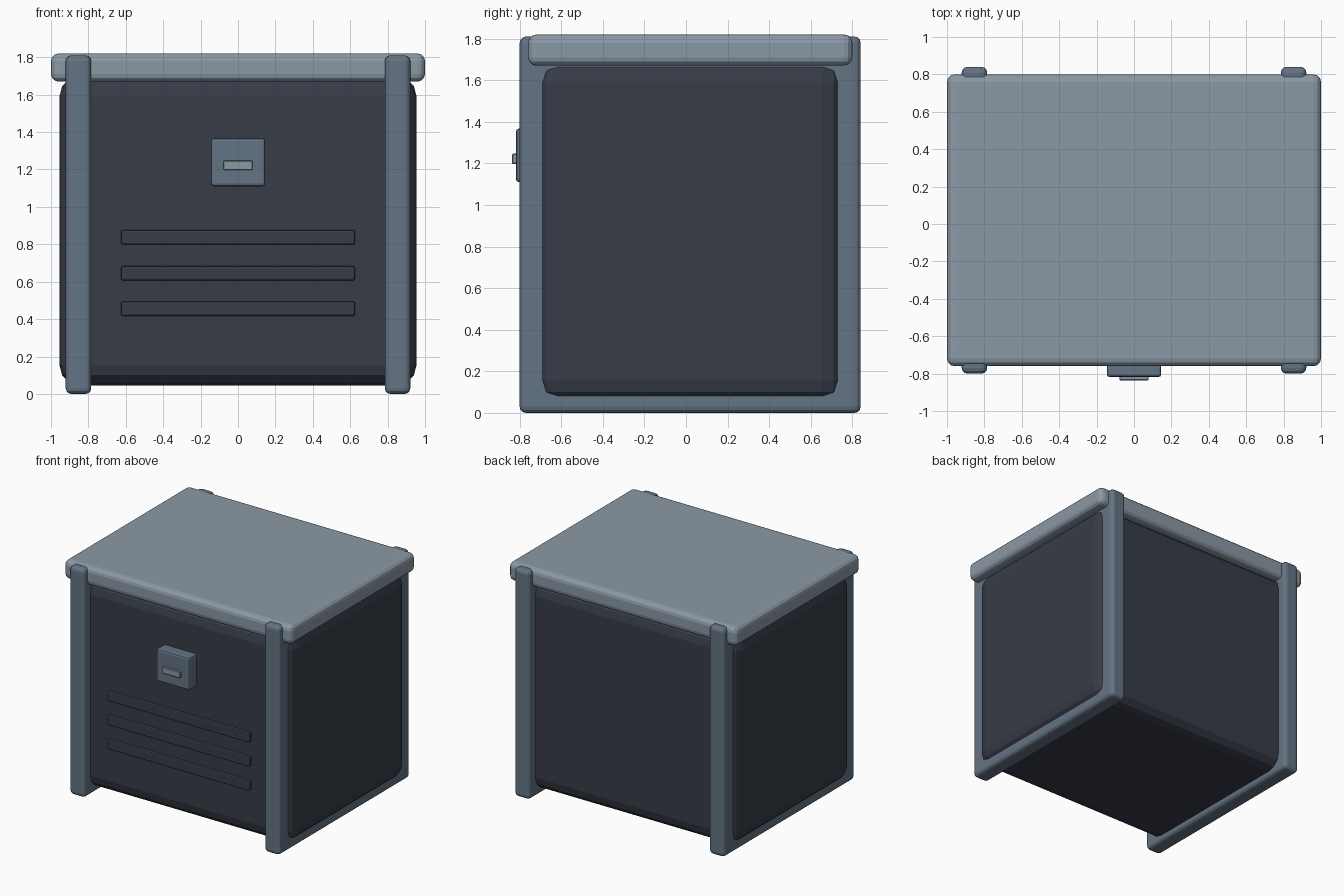
import bpy
import bmesh
from mathutils import Vector

if "Cube" in bpy.data.objects:
    bpy.data.objects.remove(bpy.data.objects["Cube"], do_unlink=True)


def make_material(name, rgb):
    mat = bpy.data.materials.new(name)
    mat.use_nodes = True
    colour = (*rgb, 1.0)
    mat.diffuse_color = colour
    bsdf = next(n for n in mat.node_tree.nodes if n.type == 'BSDF_PRINCIPLED')
    bsdf.inputs["Base Color"].default_value = colour
    return mat


charcoal = make_material("charcoal", (0.038, 0.045, 0.063))
slate = make_material("slate_blue", (0.127, 0.174, 0.227))
pale_grey = make_material("pale_grey_blue", (0.258, 0.319, 0.376))


def rounded_box(name, low, high, radius, mat, segments=3):
    """Box between two corners with rounded edges."""
    low, high = Vector(low), Vector(high)
    size, centre = high - low, (low + high) / 2
    bm = bmesh.new()
    bmesh.ops.create_cube(bm, size=1.0)
    bmesh.ops.scale(bm, vec=size, verts=bm.verts)
    bmesh.ops.bevel(bm, geom=bm.edges[:], offset=radius, segments=segments,
                    profile=0.5, affect='EDGES', clamp_overlap=True)
    mesh = bpy.data.meshes.new(name)
    bm.to_mesh(mesh)
    bm.free()
    mesh.materials.append(mat)
    obj = bpy.data.objects.new(name, mesh)
    obj.location = centre
    bpy.context.collection.objects.link(obj)
    return obj


# Main body
rounded_box("body", (-0.955, -0.725, 0.045), (0.955, 0.765, 1.70), 0.11, charcoal)

# Side frames wrapping the body front, back and below
for side, x in (("right", -0.853), ("left", 0.853)):
    rounded_box(f"{side}_frame", (x - 0.068, -0.80, 0), (x + 0.068, 0.84, 1.81),
                0.03, slate)

# Lid
rounded_box("lid", (-1.0, -0.76, 1.67), (1.0, 0.80, 1.82), 0.04, pale_grey)

# Latch plate with its handle
rounded_box("latch_plate", (-0.145, -0.818, 1.11), (0.145, -0.70, 1.367),
            0.014, slate, 2)
rounded_box("latch_handle", (-0.078, -0.836, 1.197), (0.078, -0.79, 1.247),
            0.004, pale_grey, 1)

# Raised ribs on the front
for i in range(3):
    z = 0.455 + 0.191 * i
    rounded_box(f"front_rib_{i + 1}", (-0.625, -0.75, z - 0.039),
                (0.625, -0.70, z + 0.039), 0.01, charcoal, 2)
